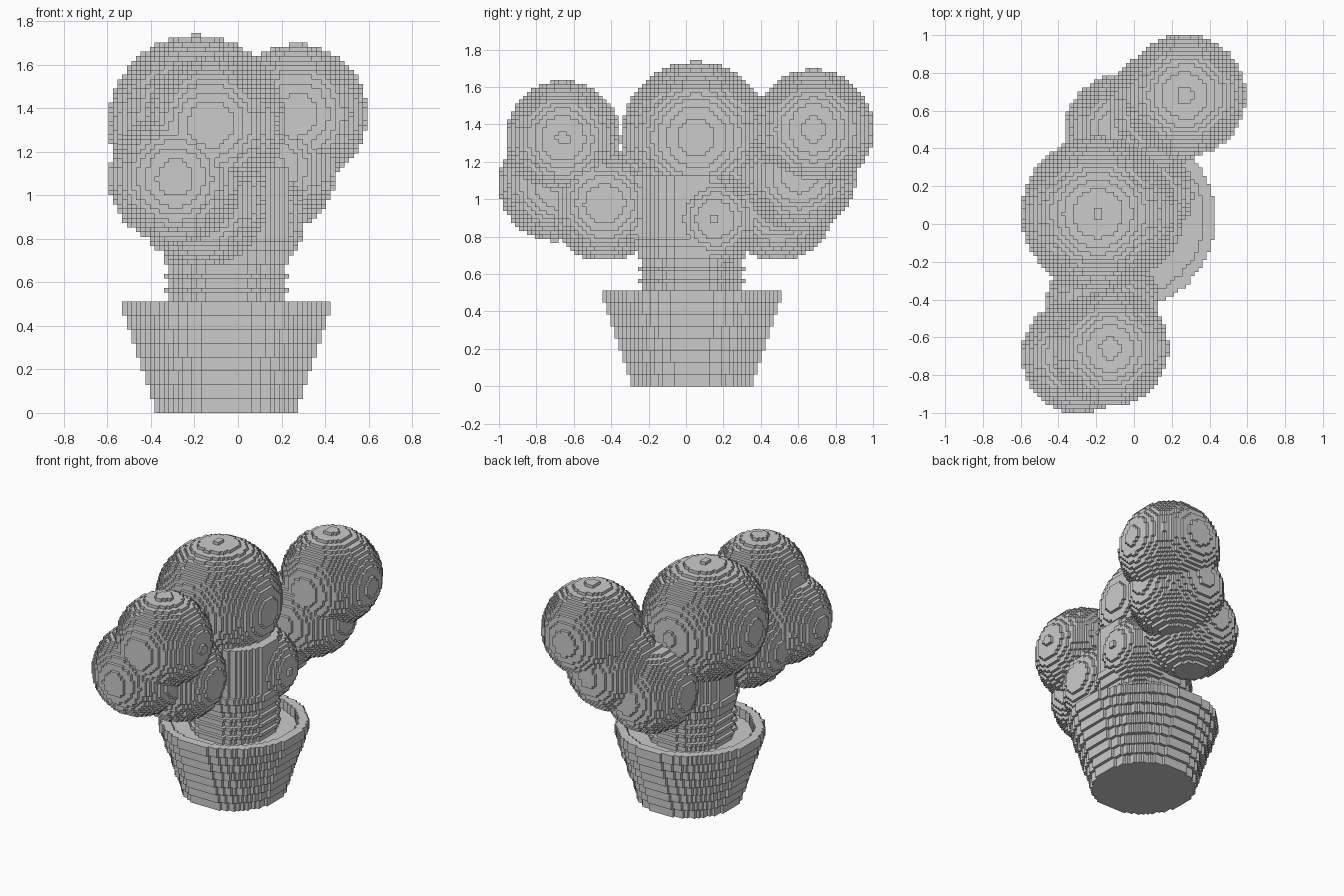
import bpy
import math

if "Cube" in bpy.data.objects:
    bpy.data.objects.remove(bpy.data.objects["Cube"])

V = 2 / 94          # voxel edge length
cells = {}          # (i, j, k) -> part name


def put(cell, part):
    cells.setdefault(cell, part)


def ball(part, x, y, z, r):
    """Fill a voxel sphere."""
    lo = [math.floor((c - r) / V) for c in (x, y, z)]
    n = math.ceil(2 * r / V) + 2
    for i in range(lo[0], lo[0] + n):
        for j in range(lo[1], lo[1] + n):
            for k in range(lo[2], lo[2] + n):
                d2 = (((i + .5) * V - x) ** 2 + ((j + .5) * V - y) ** 2
                      + ((k + .5) * V - z) ** 2)
                if d2 <= r * r:
                    put((i, j, k), part)


def disc(part, k, r, inner=0.0, x=-0.053, y=0.03):
    """Fill one voxel layer of a disc or ring."""
    n = math.ceil(r / V) + 4
    for i in range(-n, n):
        for j in range(-n, n):
            d = math.hypot((i + .5) * V - x, (j + .5) * V - y)
            if inner <= d <= r:
                put((i, j, k), part)


# Pot: eight bands of three layers, each band one voxel wider
for k in range(24):
    disc("pot", k, 0.335 + (k // 3) * V * 0.98, 0.42 if k >= 21 else 0.0)

# Soil just below the rim
disc("soil", 20, 0.42)

# Ridged stem, thicker towards the crown
for k in range(21, 53):
    if k < 32:
        r = 0.295 if k % 3 == 2 else 0.27
    else:
        r = 0.31 if 35 <= k < 37 else 0.29
    disc("stem", k, r)

# Rounded clumps growing out of the stem
ball("crown", -0.19, 0.055, 1.33, 0.405)
ball("side_bump", 0.06, 0.155, 0.893, 0.25)
for part, balls in {
    "front_branch": [(-0.165, -0.435, 0.973, 0.302),
                     (-0.29, -0.697, 1.08, 0.304),
                     (-0.125, -0.658, 1.325, 0.308)],
    "back_branch": [(-0.065, 0.49, 0.973, 0.302),
                    (0.145, 0.605, 1.125, 0.306),
                    (0.27, 0.68, 1.373, 0.322)],
}.items():
    for b in balls:
        ball(part, *b)

# Corner loops of the six cube sides, counter-clockwise from outside
SIDES = {
    (1, 0, 0): ((1, 0, 0), (1, 1, 0), (1, 1, 1), (1, 0, 1)),
    (-1, 0, 0): ((0, 0, 0), (0, 0, 1), (0, 1, 1), (0, 1, 0)),
    (0, 1, 0): ((0, 1, 0), (0, 1, 1), (1, 1, 1), (1, 1, 0)),
    (0, -1, 0): ((0, 0, 0), (1, 0, 0), (1, 0, 1), (0, 0, 1)),
    (0, 0, 1): ((0, 0, 1), (1, 0, 1), (1, 1, 1), (0, 1, 1)),
    (0, 0, -1): ((0, 0, 0), (0, 1, 0), (1, 1, 0), (1, 0, 0)),
}

# Skin the exposed voxel sides, one object per part
for part in sorted(set(cells.values())):
    index, faces = {}, []
    for (i, j, k), p in cells.items():
        if p != part:
            continue
        for (a, b, c), loop in SIDES.items():
            if (i + a, j + b, k + c) not in cells:
                faces.append([index.setdefault((i + u, j + v, k + w), len(index))
                              for u, v, w in loop])
    mesh = bpy.data.meshes.new(part)
    mesh.from_pydata([(x * V, y * V, z * V) for x, y, z in index], [], faces)
    mesh.update()
    bpy.context.collection.objects.link(bpy.data.objects.new(part, mesh))
